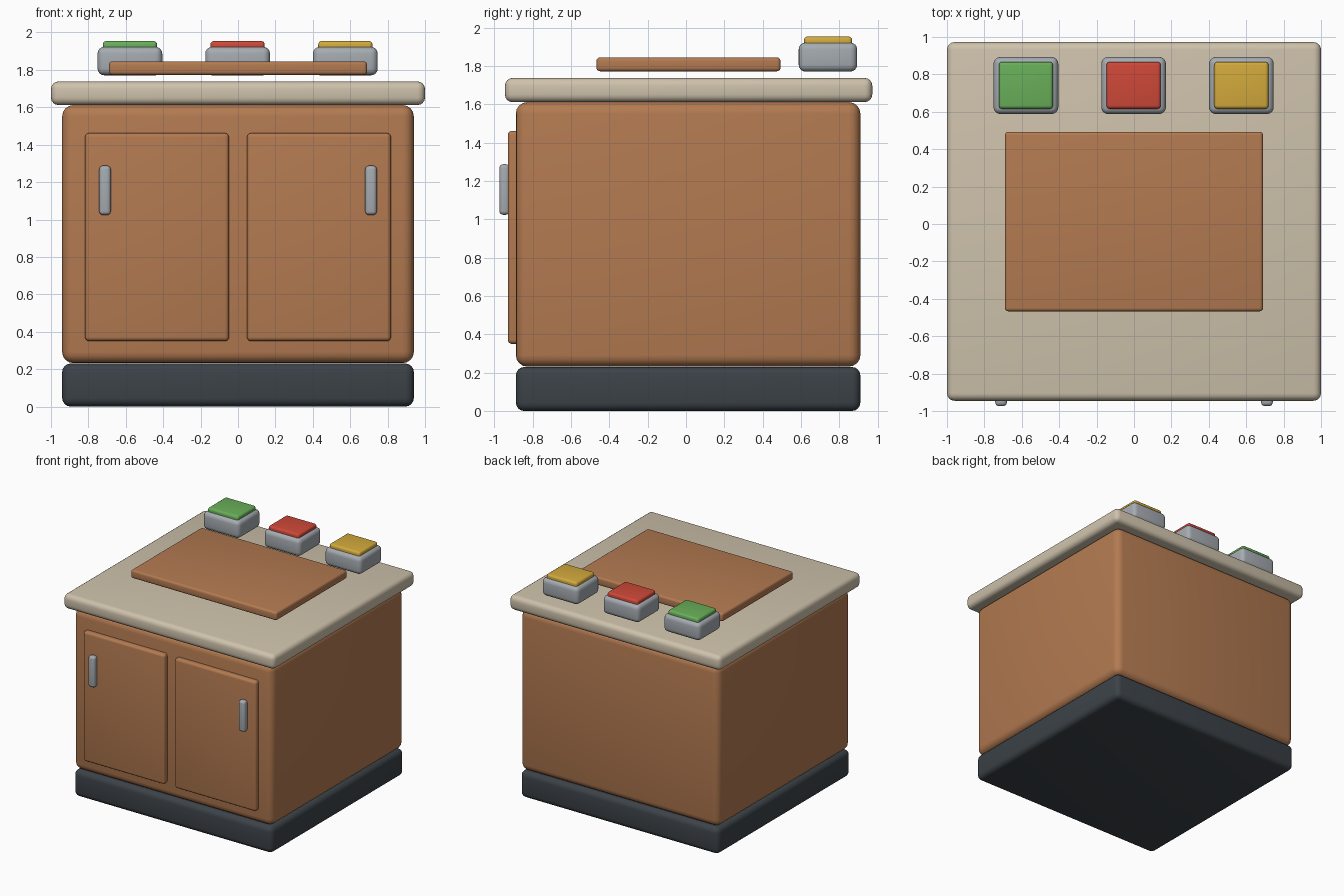
import bpy, bmesh

if "Cube" in bpy.data.objects:
    bpy.data.objects.remove(bpy.data.objects["Cube"])


def material(name, rgb):
    m = bpy.data.materials.new(name)
    m.diffuse_color = (*rgb, 1)
    m.use_nodes = True
    m.node_tree.nodes["Principled BSDF"].inputs["Base Color"].default_value = m.diffuse_color
    return m


wood = material("brown_wood", (0.45, 0.195, 0.082))
stone = material("beige_stone", (0.62, 0.54, 0.41))
dark = material("dark_slate", (0.045, 0.055, 0.065))
metal = material("grey_metal", (0.38, 0.41, 0.44))
green = material("green", (0.14, 0.43, 0.10))
red = material("red", (0.62, 0.065, 0.04))
yellow = material("yellow", (0.65, 0.40, 0.045))


def box(name, x, y, z, mat, radius, segments=4):
    """Rounded box spanning the given (min, max) ranges."""
    bm = bmesh.new()
    bmesh.ops.create_cube(bm, size=1)
    for v in bm.verts:
        v.co = [r[0] if c < 0 else r[1] for c, r in zip(v.co, (x, y, z))]
    bmesh.ops.bevel(bm, geom=bm.edges[:], offset=radius, segments=segments,
                    profile=0.5, affect='EDGES', clamp_overlap=True)
    bmesh.ops.recalc_face_normals(bm, faces=bm.faces[:])
    me = bpy.data.meshes.new(name)
    bm.to_mesh(me)
    bm.free()
    me.materials.append(mat)
    for p in me.polygons:
        p.use_smooth = True
    ob = bpy.data.objects.new(name, me)
    bpy.context.collection.objects.link(ob)
    return ob


# Plinth, cabinet and worktop
box("plinth", (-0.94, 0.94), (-0.888, 0.91), (0, 0.23), dark, 0.045)
box("cabinet", (-0.94, 0.94), (-0.888, 0.91), (0.232, 1.612), wood, 0.06)
box("worktop", (-1, 1), (-0.945, 0.972), (1.612, 1.738), stone, 0.04)

# Doors and handles, mirrored left and right
for side, s in (("left", -1), ("right", 1)):
    box(side + "_door", sorted((s * 0.048, s * 0.818)), (-0.93, -0.86),
        (0.35, 1.462), wood, 0.022)
    box(side + "_handle", sorted((s * 0.68, s * 0.742)), (-0.974, -0.92),
        (1.024, 1.288), metal, 0.02)

# Chopping board, hovering slightly over the worktop
box("chopping_board", (-0.69, 0.69), (-0.467, 0.493), (1.773, 1.845), wood, 0.018)

# Ingredient tubs along the back
for name, cx, colour in (("green", -0.578, green), ("red", -0.002, red),
                         ("yellow", 0.574, yellow)):
    box(name + "_tub", (cx - 0.173, cx + 0.173), (0.588, 0.893),
        (1.771, 1.923), metal, 0.036)
    box(name + "_filling", (cx - 0.145, cx + 0.145), (0.616, 0.867),
        (1.88, 1.954), colour, 0.018)
